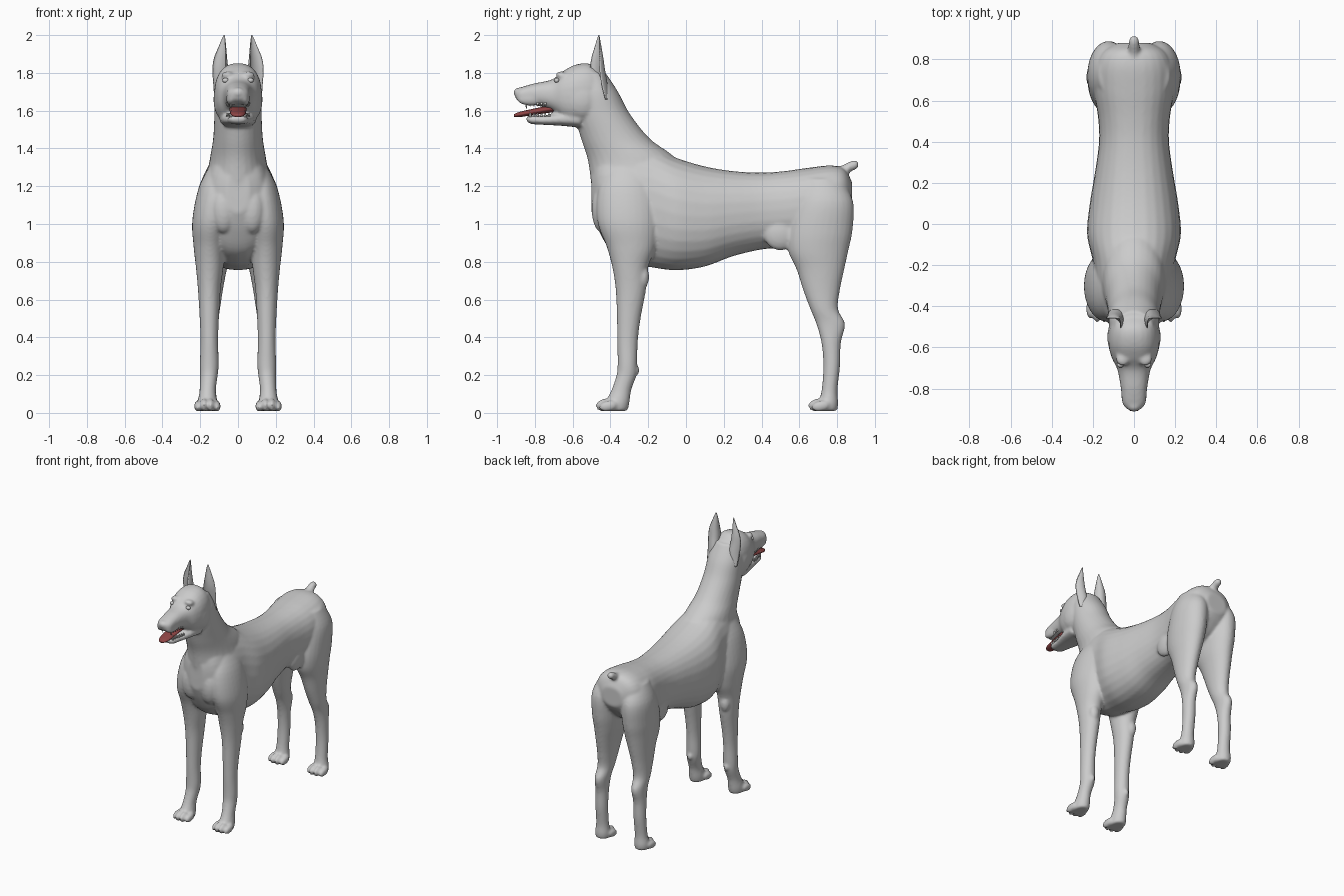
import bpy, bmesh, math
from mathutils import Matrix, Vector

if "Cube" in bpy.data.objects:
    bpy.data.objects.remove(bpy.data.objects["Cube"], do_unlink=True)


def material(name, colour):
    mat = bpy.data.materials.new(name)
    mat.use_nodes = True
    mat.diffuse_color = (*colour, 1)
    mat.node_tree.nodes["Principled BSDF"].inputs["Base Color"].default_value = (*colour, 1)
    return mat


coat = material("coat grey", (0.6, 0.6, 0.6))
red = material("tongue red", (0.28, 0.06, 0.06))
ivory = material("tooth ivory", (0.75, 0.75, 0.73))


def finish(bm, name, mat):
    bmesh.ops.recalc_face_normals(bm, faces=bm.faces)
    mesh = bpy.data.meshes.new(name)
    bm.to_mesh(mesh)
    bm.free()
    mesh.materials.append(mat)
    mesh.shade_smooth()
    obj = bpy.data.objects.new(name, mesh)
    bpy.context.collection.objects.link(obj)
    return obj


def spline(rows, steps=5):
    """Smooth the table of stations with a Catmull-Rom curve."""
    pts = [Vector(r) for r in rows]
    out = []
    for i in range(len(pts) - 1):
        a, b, c, d = pts[max(i - 1, 0)], pts[i], pts[i + 1], pts[min(i + 2, len(pts) - 1)]
        for k in range(steps):
            t = k / steps
            out.append(b + (c - a) * t / 2 + (a * 2 - b * 5 + c * 4 - d) * t * t / 2
                       + (b * 3 - a - c * 3 + d) * t ** 3 / 2)
    return out + [pts[-1]]


def loft(bm, rows, axis, side=1, square=1.0, cup=1.0, turn=0.0, sides=28):
    """Rows are (station, low, high, centre x, half width); the axis is Y or Z."""
    rings = []
    for t, low, high, x, w in spline(rows):
        ring = []
        for k in range(sides):
            a = math.tau * k / sides
            c, s = math.cos(a), math.sin(a)
            u = math.copysign(abs(c) ** square, c) * w
            v = math.copysign(abs(s) ** square, s) * (high - low) / 2
            if s < 0:
                v *= cup
            u, v = u * math.cos(turn) - v * math.sin(turn), u * math.sin(turn) + v * math.cos(turn)
            px, pv = side * (x + u), (low + high) / 2 + v
            ring.append(bm.verts.new((px, t, pv) if axis == "Y" else (px, pv, t)))
        rings.append(ring)
    for r, q in zip(rings, rings[1:]):
        for k in range(sides):
            j = (k + 1) % sides
            bm.faces.new((r[k], r[j], q[j], q[k]))
    bm.faces.new(rings[0])
    bm.faces.new(rings[-1])


def blob(bm, centre, size, tilt=0.0):
    place = Matrix.Translation(centre) @ Matrix.Rotation(tilt, 4, "X") @ Matrix.Diagonal((*size, 1))
    bmesh.ops.create_uvsphere(bm, u_segments=20, v_segments=12, radius=1, matrix=place)


def centred(rows):
    return [(t, low, high, 0, w) for t, low, high, w in rows]


body = bmesh.new()

# Torso from breastbone to rump
loft(body, centred([
    (-.5, 1.06, 1.28, .06), (-.46, .96, 1.36, .13), (-.39, .85, 1.4, .17), (-.28, .79, 1.42, .19),
    (-.18, .77, 1.41, .2), (-.05, .755, 1.35, .228), (.1, .775, 1.305, .215), (.25, .83, 1.28, .19),
    (.4, .865, 1.272, .17), (.52, .875, 1.28, .175), (.65, .9, 1.298, .195), (.77, .95, 1.31, .19),
    (.84, 1.02, 1.29, .15), (.88, 1.08, 1.22, .08)]), "Y", square=.88)

# Neck
loft(body, centred([
    (1.02, -.47, -.1, .13), (1.2, -.5, -.03, .17), (1.34, -.52, -.05, .15), (1.45, -.555, -.19, .132),
    (1.58, -.59, -.295, .125), (1.7, -.59, -.36, .12), (1.8, -.57, -.425, .09)]), "Z")

# Skull and upper muzzle
loft(body, centred([
    (-.42, 1.6, 1.77, .08), (-.5, 1.52, 1.845, .118), (-.58, 1.52, 1.845, .125), (-.65, 1.55, 1.81, .108),
    (-.71, 1.6, 1.765, .08), (-.8, 1.63, 1.745, .064), (-.87, 1.64, 1.725, .056),
    (-.9, 1.66, 1.71, .035)]), "Y", square=.85)

# Lower jaw
loft(body, centred([
    (-.56, 1.51, 1.6, .1), (-.66, 1.52, 1.59, .085), (-.75, 1.525, 1.575, .062),
    (-.82, 1.53, 1.575, .05), (-.845, 1.545, 1.57, .03)]), "Y", square=.8)

# Nose pad and docked tail
blob(body, (0, -.885, 1.695), (.036, .028, .028))
loft(body, centred([
    (.78, 1.2, 1.3, .04), (.83, 1.23, 1.312, .032), (.87, 1.275, 1.332, .027),
    (.9, 1.29, 1.336, .023), (.913, 1.302, 1.326, .012)]), "Y")

foreleg = [
    (1.34, -.38, -.22, .1, .03), (1.2, -.46, -.16, .12, .085), (1.02, -.47, -.14, .142, .1),
    (.88, -.42, -.16, .15, .085), (.77, -.39, -.2, .15, .073), (.65, -.372, -.212, .152, .06),
    (.5, -.366, -.24, .152, .051), (.38, -.364, -.255, .152, .047), (.26, -.362, -.258, .152, .05),
    (.2, -.368, -.262, .154, .047), (.12, -.395, -.29, .16, .043), (.05, -.43, -.3, .162, .052),
    (.01, -.43, -.31, .162, .048)]
hindleg = [
    (1.24, .62, .82, .1, .07), (1.12, .58, .885, .12, .1), (.97, .54, .882, .125, .102),
    (.86, .54, .86, .128, .093), (.76, .585, .838, .135, .076), (.65, .62, .815, .142, .062),
    (.55, .658, .805, .148, .053), (.47, .69, .842, .152, .045), (.37, .717, .82, .156, .043),
    (.25, .727, .816, .158, .043), (.12, .718, .802, .16, .044), (.05, .7, .806, .162, .053),
    (.01, .7, .8, .162, .048)]

for side in (1, -1):
    # Legs with shoulder and thigh
    for rows, toe_tip in ((foreleg, -.48), (hindleg, .645)):
        loft(body, rows, "Z", side)
        # Four toes, the middle pair longer and higher
        for k in (-1.5, -.5, .5, 1.5):
            outer = abs(k) > 1
            blob(body, (side * .162 + k * .034, toe_tip + (.068 if outer else .05), .036 if outer else .042),
                 (.0195, .05, .028 if outer else .034), .2)
    # Elbow, dewclaw pad, brow, cheek and lip
    blob(body, (side * .165, -.225, .72), (.035, .03, .06))
    blob(body, (side * .15, -.265, .225), (.02, .02, .025))
    blob(body, (side * .055, -.655, 1.785), (.034, .035, .022), -.3)
    blob(body, (side * .085, -.55, 1.66), (.045, .09, .1))
    blob(body, (side * .036, -.82, 1.66), (.027, .075, .034))
    # Breast muscle and flank fold
    blob(body, (side * .075, -.44, 1.08), (.07, .06, .13))
    blob(body, (side * .13, .5, .95), (.04, .09, .09), -.6)

skin = finish(body, "body", coat)
remesh = skin.modifiers.new("merge parts", "REMESH")
remesh.mode = "VOXEL"
remesh.voxel_size = .009
remesh.use_smooth_shade = True
relax = skin.modifiers.new("relax skin", "SMOOTH")
relax.factor = .5
relax.iterations = 6

# Upright cupped ears and eyes
for side, label in ((1, "left"), (-1, "right")):
    ear = bmesh.new()
    loft(ear, [
        (1.66, -.48, -.41, .1, .03), (1.74, -.53, -.41, .098, .04), (1.82, -.54, -.425, .1, .043),
        (1.88, -.525, -.435, .097, .036), (1.94, -.495, -.447, .085, .021),
        (1.98, -.475, -.455, .077, .01), (2, -.466, -.458, .074, .003)],
        "Z", side, cup=-.45, turn=.6)
    finish(ear, label + "_ear", coat)
    eye = bmesh.new()
    blob(eye, (side * .066, -.684, 1.76), (.017, .014, .013))
    finish(eye, label + "_eye", coat)

# Tongue lolling out of the mouth
tongue = bmesh.new()
loft(tongue, centred([
    (-.62, 1.6, 1.63, .04), (-.7, 1.592, 1.63, .046), (-.8, 1.578, 1.612, .043),
    (-.88, 1.566, 1.594, .036), (-.91, 1.566, 1.582, .018)]), "Y")
finish(tongue, "tongue", red)

# Teeth along both jaws, with long canines in front
teeth = bmesh.new()
for side in (1, -1):
    for jaw, root in ((1, 1.572), (-1, 1.64)):
        for k in range(6):
            size = .034 if k == 0 else .02
            spot = (side * (.037 + k * .004), -.825 + k * .02 - (.02 if jaw < 0 else 0), root + jaw * size / 3)
            flip = Matrix.Rotation(math.pi if jaw < 0 else 0, 4, "X")
            bmesh.ops.create_cone(teeth, segments=8, radius1=.008, radius2=.002, depth=size,
                                  cap_ends=True, matrix=Matrix.Translation(spot) @ flip)
finish(teeth, "teeth", ivory)
